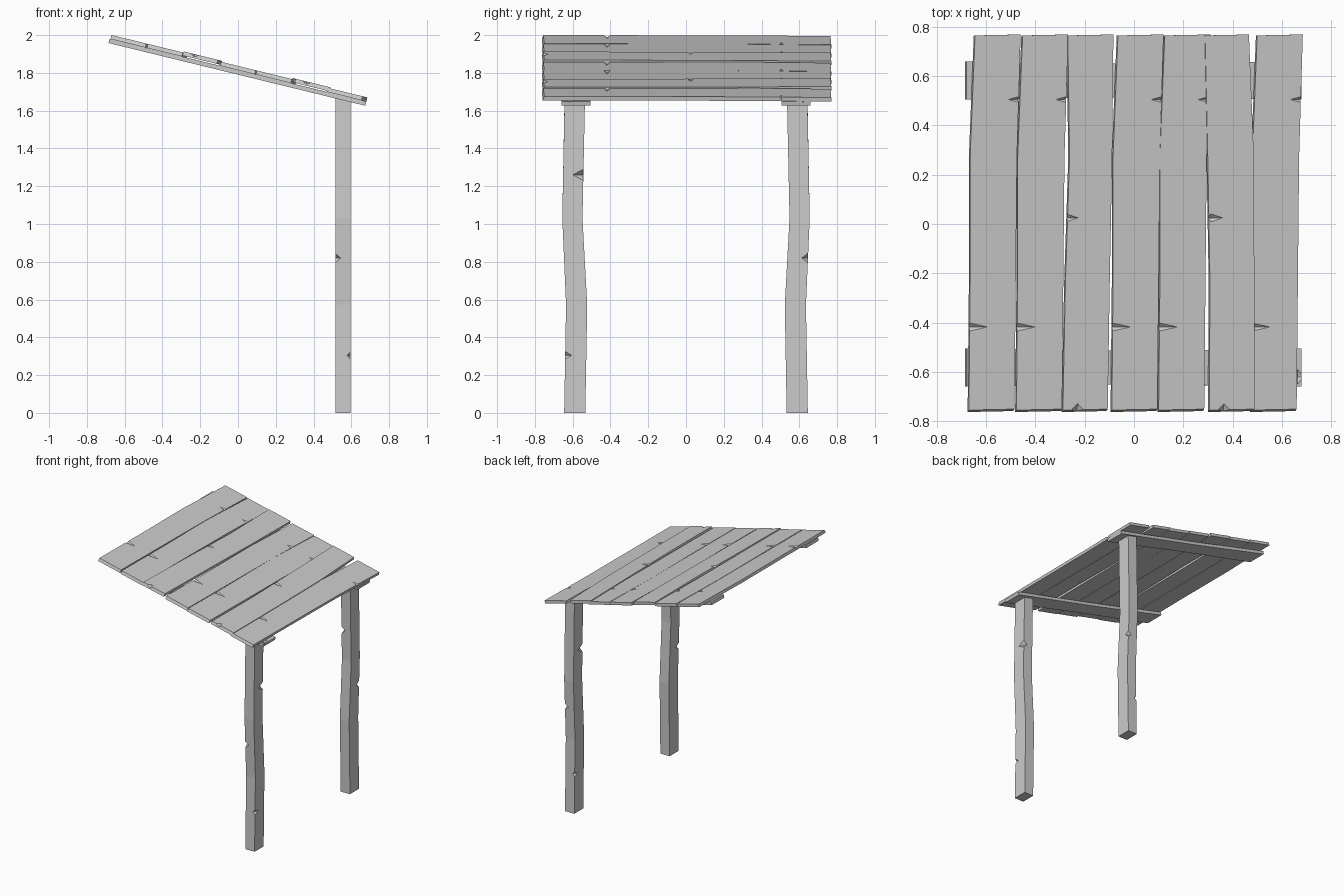
import bpy
import bmesh
from math import atan, cos
from mathutils import Vector

cube = bpy.data.objects.get("Cube")
if cube:
    bpy.data.objects.remove(cube, do_unlink=True)

wood = bpy.data.materials.new("grey wood")
GREY = (0.6, 0.6, 0.6, 1)
wood.diffuse_color = GREY
wood.use_nodes = True
wood.node_tree.nodes["Principled BSDF"].inputs["Base Color"].default_value = GREY

SLOPE = 0.244
PITCH = atan(SLOPE)
RIDGE = 1.837   # roof surface height above the centre
THICK = 0.022


def make_object(name, bm):
    bmesh.ops.recalc_face_normals(bm, faces=bm.faces)
    mesh = bpy.data.meshes.new(name)
    bm.to_mesh(mesh)
    bm.free()
    mesh.materials.append(wood)
    ob = bpy.data.objects.new(name, mesh)
    bpy.context.collection.objects.link(ob)
    return ob


def loft(name, rings):
    """Solid skinned through a row of four-cornered sections."""
    bm = bmesh.new()
    loops = [[bm.verts.new(p) for p in ring] for ring in rings]
    for a, b in zip(loops, loops[1:]):
        for i in range(4):
            j = (i + 1) % 4
            bm.faces.new((a[i], a[j], b[j], b[i]))
    bm.faces.new(loops[0])
    bm.faces.new(loops[-1])
    return make_object(name, bm)


def chip(ob, notches):
    """Cut diamond-shaped nicks, each given as centre and radii."""
    bm = bmesh.new()
    for centre, radii in notches:
        c = Vector(centre)
        tips = []
        for axis in range(3):
            for sign in (-1, 1):
                p = c.copy()
                p[axis] += sign * radii[axis]
                tips.append(bm.verts.new(p))
        for x in tips[:2]:
            for y in tips[2:4]:
                for z in tips[4:]:
                    bm.faces.new((x, y, z))
    cutter = make_object(ob.name + "_cutter", bm)
    cutter.matrix_world = ob.matrix_world
    cutter.hide_render = True
    cutter.hide_viewport = True
    cutter.display_type = 'WIRE'
    mod = ob.modifiers.new("nicks", 'BOOLEAN')
    mod.operation = 'DIFFERENCE'
    mod.solver = 'EXACT'
    mod.object = cutter
    # Bake the nicks in, then drop the helper
    cutter.hide_viewport = False
    bpy.context.view_layer.update()
    graph = bpy.context.evaluated_depsgraph_get()
    mesh = bpy.data.meshes.new_from_object(ob.evaluated_get(graph))
    ob.modifiers.clear()
    ob.data = mesh
    bpy.data.objects.remove(cutter, do_unlink=True)


def pitch(ob):
    ob.location.z = RIDGE
    ob.rotation_euler.y = PITCH


# Roof planks
STATIONS = (-0.755, -0.25, 0.27, 0.765)


def plank(name, left, right, lift, notches):
    rings = []
    for i, (y, l, r) in enumerate(zip(STATIONS, left, right)):
        l, r = l / cos(PITCH), r / cos(PITCH)
        under = y - 0.008 if i == 0 else y
        rings.append([(l, y, lift), (r, y + 0.004, lift),
                      (r, under + 0.004, lift - THICK), (l, under, lift - THICK)])
    ob = loft(name, rings)
    chip(ob, [((x / cos(PITCH), y, lift), radii) for x, y, radii in notches])
    pitch(ob)


LEFT = (-0.67, -0.665, -0.665, -0.645)
RIGHT = (-0.485, -0.48, -0.475, -0.46)
for n, shift in enumerate((0, 0.193, 0.58, 0.77, 1.145)):
    plank(f"roof_plank_{n + 1}", [x + shift for x in LEFT], [x + shift for x in RIGHT], 0,
          [(-0.666 + shift, -0.418, (0.075, 0.016, 0.014)),
           (-0.467 + shift, 0.505, (0.045, 0.012, 0.012))])

# Two raised planks, chipped in the middle and on the front end
RAISED = (((-0.29, -0.28, -0.263, -0.27), (-0.108, -0.1, -0.09, -0.085)),
          ((0.304, 0.307, 0.298, 0.287), (0.487, 0.487, 0.485, 0.465)))
for n, (left, right) in enumerate(RAISED):
    plank(f"raised_plank_{n + 1}", left, right, 0.006,
          [(left[1] + 0.008, 0.025, (0.045, 0.015, 0.014)),
           (left[0] + 0.06, -0.757, (0.028, 0.028, 0.014))])

# Beams under the planks
for name, side in (("front_beam", -1), ("back_beam", 1)):
    rings = []
    for x, inner, outer in ((-0.675, 0.505, 0.66), (0, 0.515, 0.65), (0.685, 0.505, 0.66)):
        u = x / cos(PITCH)
        rings.append([(u, side * inner, -THICK), (u, side * outer, -THICK),
                      (u, side * outer, -0.045), (u, side * inner, -0.045)])
    beam = loft(name, rings)
    chip(beam, [((0.69, side * 0.62, -THICK), (0.02, 0.03, 0.012))])
    pitch(beam)


# Crooked posts, the back one turned half round
def post(name, side):
    def top(x):
        return RIDGE - SLOPE * x - 0.04

    x0, x1 = 0.515, 0.595
    rings = []
    for z, y0, y1 in ((0, 0.533, 0.645), (0.57, 0.523, 0.635),
                      (1.03, 0.548, 0.655), (None, 0.535, 0.643)):
        corners = ((x0, y0), (x1, y0), (x1, y1), (x0, y1))
        rings.append([(x, side * y, top(x) if z is None else z) for x, y in corners])
    ob = loft(name, rings)
    near, far = (x1, x0) if side < 0 else (x0, x1)
    chip(ob, [((near, side * 0.544, 1.26), (0.03, 0.055, 0.03)),
              ((near, side * 0.64, 0.305), (0.018, 0.035, 0.02)),
              ((far, side * 0.645, 0.82), (0.03, 0.032, 0.025))])


post("front_post", -1)
post("back_post", 1)
